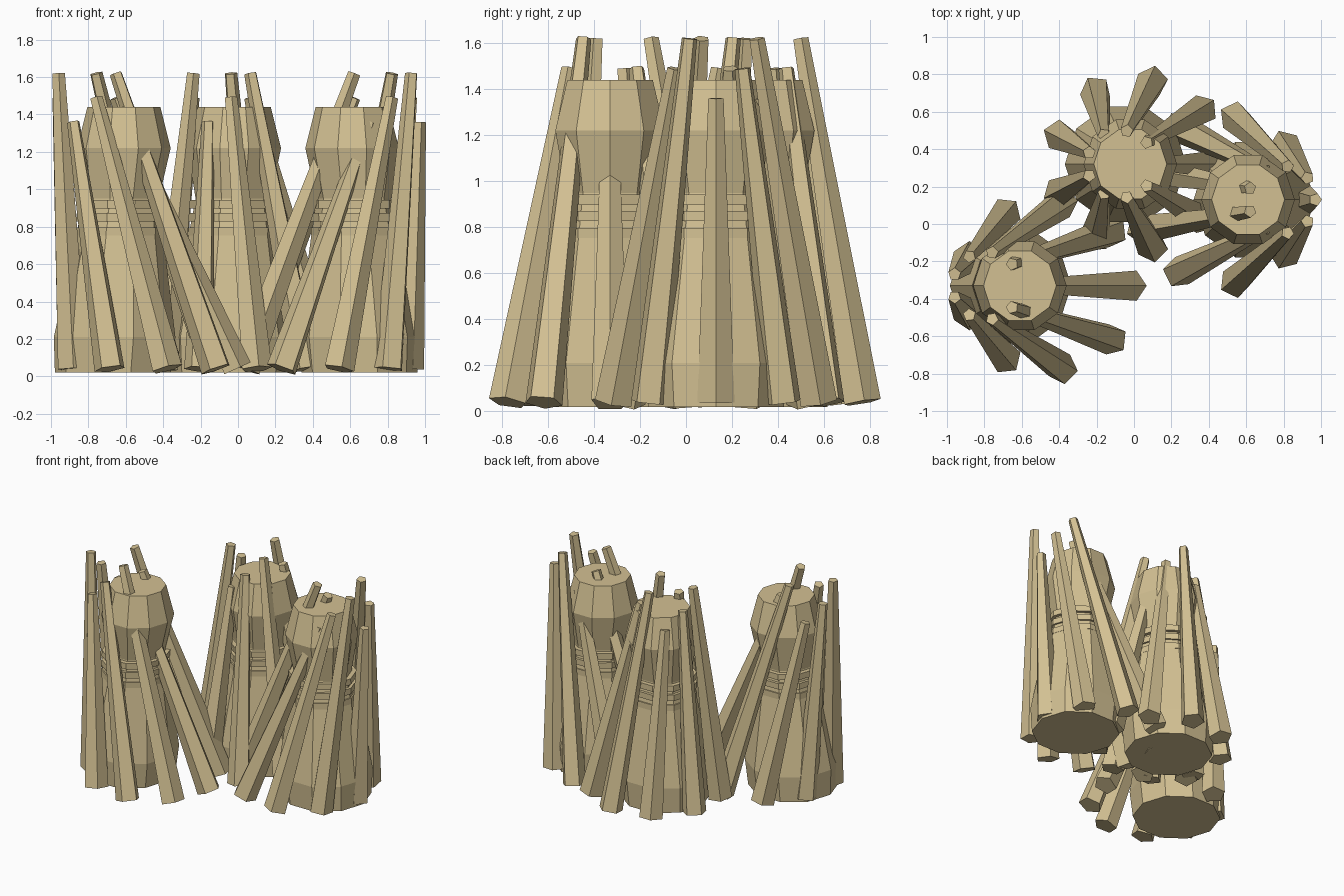
import bpy
import bmesh
from math import cos, sin, tau
from mathutils import Vector

cube = bpy.data.objects.get("Cube")
if cube:
    bpy.data.objects.remove(cube, do_unlink=True)

straw = bpy.data.materials.new("straw tan")
straw.use_nodes = True
straw.diffuse_color = (0.65, 0.53, 0.29, 1)
straw.node_tree.nodes["Principled BSDF"].inputs["Base Color"].default_value = (0.65, 0.53, 0.29, 1)


def add_object(name, bm):
    bmesh.ops.recalc_face_normals(bm, faces=bm.faces)
    mesh = bpy.data.meshes.new(name)
    bm.to_mesh(mesh)
    bm.free()
    mesh.materials.append(straw)
    obj = bpy.data.objects.new(name, mesh)
    bpy.context.collection.objects.link(obj)


def loft(bm, rings, sides):
    """Skin (centre, radius) rings into a capped, faceted solid."""
    loops = []
    for centre, radius, u, v in rings:
        loops.append([bm.verts.new(centre + radius * (cos(tau * i / sides) * u + sin(tau * i / sides) * v))
                      for i in range(sides)])
    for low, high in zip(loops, loops[1:]):
        for i in range(sides):
            j = (i + 1) % sides
            bm.faces.new((low[i], low[j], high[j], high[i]))
    bm.faces.new(loops[0][::-1])
    bm.faces.new(loops[-1])


X, Y = Vector((1, 0, 0)), Vector((0, 1, 0))
BODY = [(0.31, 0.02), (0.325, 0.21), (0.2, 0.95), (0.25, 1.22), (0.195, 1.44)]
POLE_COUNT = 9
POLE_TOPS = (1.36, 1.49, 1.62)


def bundle(label, y, base_x, crown_x, foot_x, tip_x):
    def axis(z):
        return Vector((base_x + (crown_x - base_x) * min(z / 1.22, 1), y, z))

    # Bulging ten-sided core
    bm = bmesh.new()
    loft(bm, [(axis(z), r, X, Y) for r, z in BODY], 10)
    add_object(label + "_core", bm)

    # Three binding bands around the waist
    bm = bmesh.new()
    for z in (0.775, 0.85, 0.92):
        loft(bm, [(axis(z + d), 0.235, X, Y) for d in (-0.022, 0.022)], 10)
    add_object(label + "_bands", bm)

    # Leaning five-sided poles, in three repeating lengths
    bm = bmesh.new()
    for k in range(POLE_COUNT):
        a = tau * k / POLE_COUNT
        out = Vector((cos(a), sin(a), 0))
        foot = Vector((foot_x, y, 0.04)) + 0.45 * out
        tip = Vector((tip_x, y, POLE_TOPS[k % 3])) + 0.18 * out
        along = (tip - foot).normalized()
        v = along.cross(out).normalized()
        u = v.cross(along)
        loft(bm, [(foot, 0.085, u, v), (tip, 0.035, u, v)], 5)
    add_object(label + "_poles", bm)


bundle("right_bundle", -0.33, -0.67, -0.61, -0.46, -0.79)
bundle("middle_bundle", 0.32, -0.05, -0.02, 0.02, -0.07)
bundle("left_bundle", 0.13, 0.65, 0.61, 0.46, 0.79)
